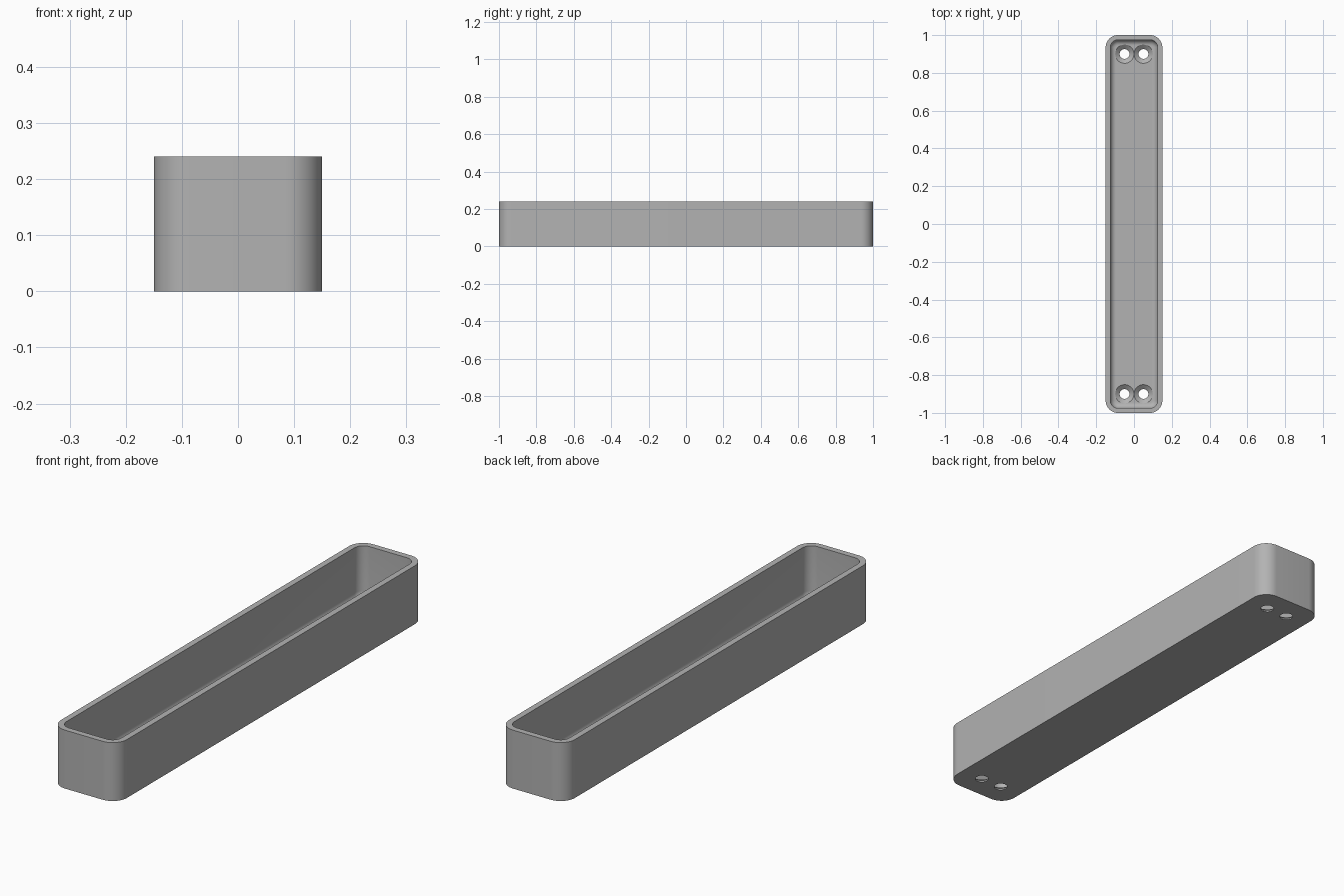
import bpy, bmesh, math

if "Cube" in bpy.data.objects:
    bpy.data.objects.remove(bpy.data.objects["Cube"])

W, L, H = 0.15, 1.0, 0.24        # half width, half length, height
WALL, FLOOR, R, FILLET = 0.025, 0.025, 0.065, 0.03
SEG = 12

grey = bpy.data.materials.new("light_grey")
grey.diffuse_color = (0.45, 0.45, 0.45, 1)
grey.use_nodes = True
grey.node_tree.nodes["Principled BSDF"].inputs["Base Color"].default_value = grey.diffuse_color


def rounded_loop(bm, inset, z):
    """Ring of vertices around a rounded rectangle, inset from the outside."""
    r = max(R - inset, 0.008)
    cx, cy = W - inset - r, L - inset - r
    ring = []
    for q, (sx, sy) in enumerate([(1, 1), (-1, 1), (-1, -1), (1, -1)]):
        for i in range(SEG + 1):
            a = (q + i / SEG) * math.pi / 2
            ring.append(bm.verts.new((sx * cx + r * math.cos(a), sy * cy + r * math.sin(a), z)))
    return ring


def loft(bm, rings):
    for a, b in zip(rings, rings[1:]):
        n = len(a)
        for i in range(n):
            bm.faces.new((a[i], a[(i + 1) % n], b[(i + 1) % n], b[i]))
    bm.faces.new(rings[0][::-1])
    bm.faces.new(rings[-1])


def make_object(name, bm):
    bmesh.ops.recalc_face_normals(bm, faces=bm.faces)
    me = bpy.data.meshes.new(name)
    bm.to_mesh(me)
    bm.free()
    me.materials.append(grey)
    ob = bpy.data.objects.new(name, me)
    bpy.context.collection.objects.link(ob)
    return ob


# Tray: outer wall, rim, inner wall, filleted floor
bm = bmesh.new()
levels = [(0, 0), (0, H), (WALL, H)]
for i in range(9):
    a = i / 8 * math.pi / 2
    levels.append((WALL + FILLET * (1 - math.cos(a)), FLOOR + FILLET * (1 - math.sin(a))))
loft(bm, [rounded_loop(bm, d, z) for d, z in levels])
tray = make_object("tray", bm)

# Countersunk screw hole cutters, two at each end
bm = bmesh.new()
for x in (-0.05, 0.05):
    for y in (-0.9, 0.9):
        rings = []
        for r, z in [(0.026, -0.05), (0.026, 0.006), (0.0495, FLOOR), (0.0495, 0.1)]:
            rings.append([bm.verts.new((x + r * math.cos(k * math.tau / 40),
                                        y + r * math.sin(k * math.tau / 40), z)) for k in range(40)])
        loft(bm, rings)
cutter = make_object("screw_hole_cutter", bm)

mod = tray.modifiers.new("screw_holes", 'BOOLEAN')
mod.operation, mod.solver, mod.object = 'DIFFERENCE', 'EXACT', cutter
bpy.context.view_layer.objects.active = tray
tray.select_set(True)
cutter.select_set(False)
bpy.ops.object.modifier_apply(modifier=mod.name)
bpy.data.objects.remove(cutter)
bpy.ops.object.shade_smooth_by_angle(angle=math.radians(30))
